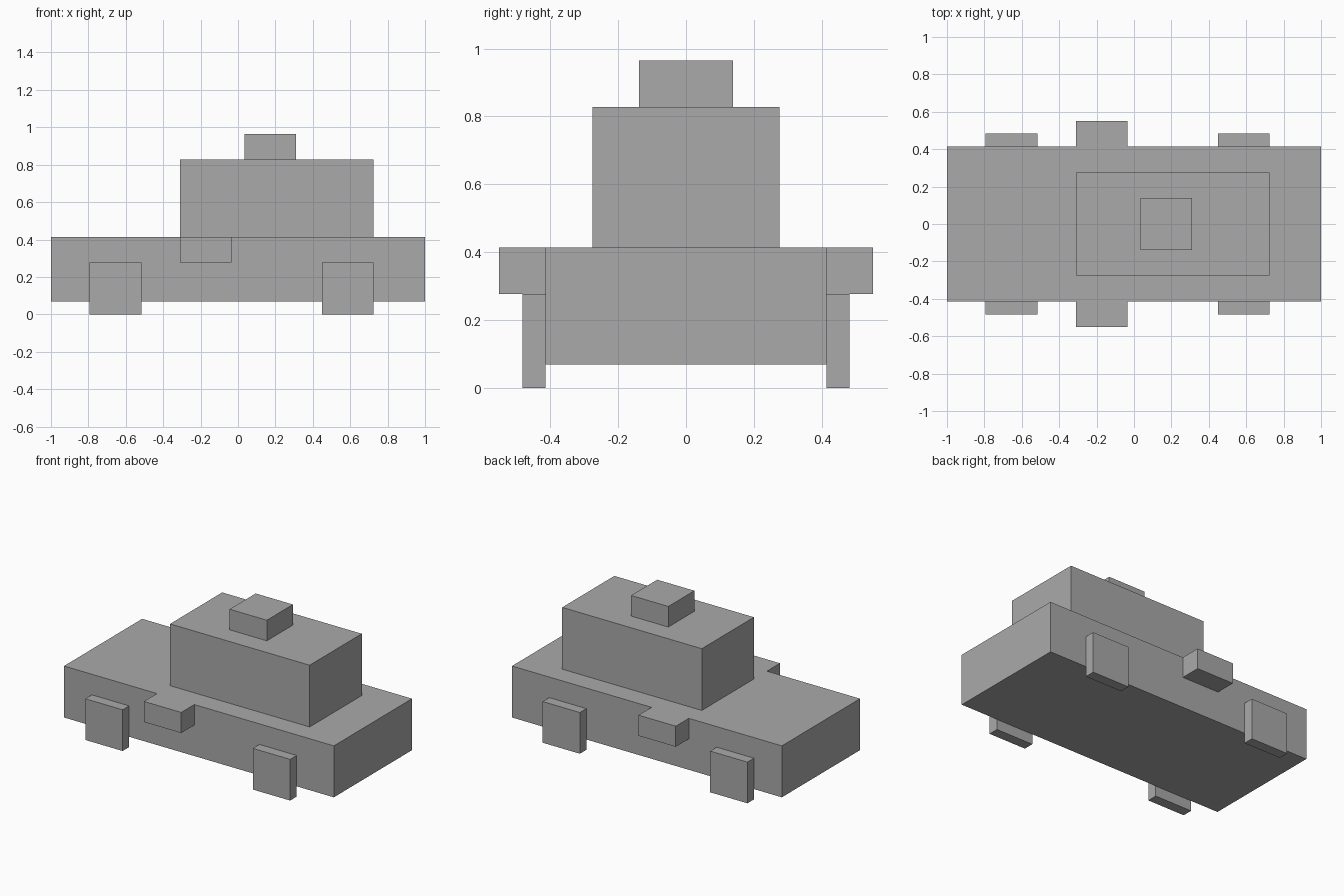
import bpy
import bmesh
from mathutils import Vector

old = bpy.data.objects.get("Cube")
if old:
    bpy.data.objects.remove(old, do_unlink=True)

U = 2 / 29  # one block unit: the body is 29 units long

grey = bpy.data.materials.new("plain_grey")
grey.use_nodes = True
grey.diffuse_color = (0.4, 0.4, 0.4, 1)
grey.node_tree.nodes["Principled BSDF"].inputs["Base Color"].default_value = (0.4, 0.4, 0.4, 1)


def block(name, x, y, z):
    """Box spanning the given (low, high) ranges in block units."""
    low, high = (Vector(corner) * U for corner in zip(x, y, z))
    bm = bmesh.new()
    bmesh.ops.create_cube(bm, size=1)
    bmesh.ops.scale(bm, vec=high - low, verts=bm.verts)
    bmesh.ops.translate(bm, vec=(high - low) / 2, verts=bm.verts)
    mesh = bpy.data.meshes.new(name)
    bm.to_mesh(mesh)
    bm.free()
    mesh.materials.append(grey)
    obj = bpy.data.objects.new(name, mesh)
    obj.location = low
    bpy.context.collection.objects.link(obj)
    return obj


# Body, cabin and roof block
block("body", (-14.5, 14.5), (-6, 6), (1, 6))
block("cabin", (-4.5, 10.5), (-4, 4), (6, 12))
block("roof_block", (0.5, 4.5), (-2, 2), (12, 14))

# Wheels and side mirrors on both long sides
for side, y_wheel, y_mirror in (("front", (-7, -6), (-8, -6)),
                                ("back", (6, 7), (6, 8))):
    block(f"{side}_wheel_right", (-11.5, -7.5), y_wheel, (0, 4))
    block(f"{side}_wheel_left", (6.5, 10.5), y_wheel, (0, 4))
    block(f"{side}_mirror", (-4.5, -0.5), y_mirror, (4, 6))
